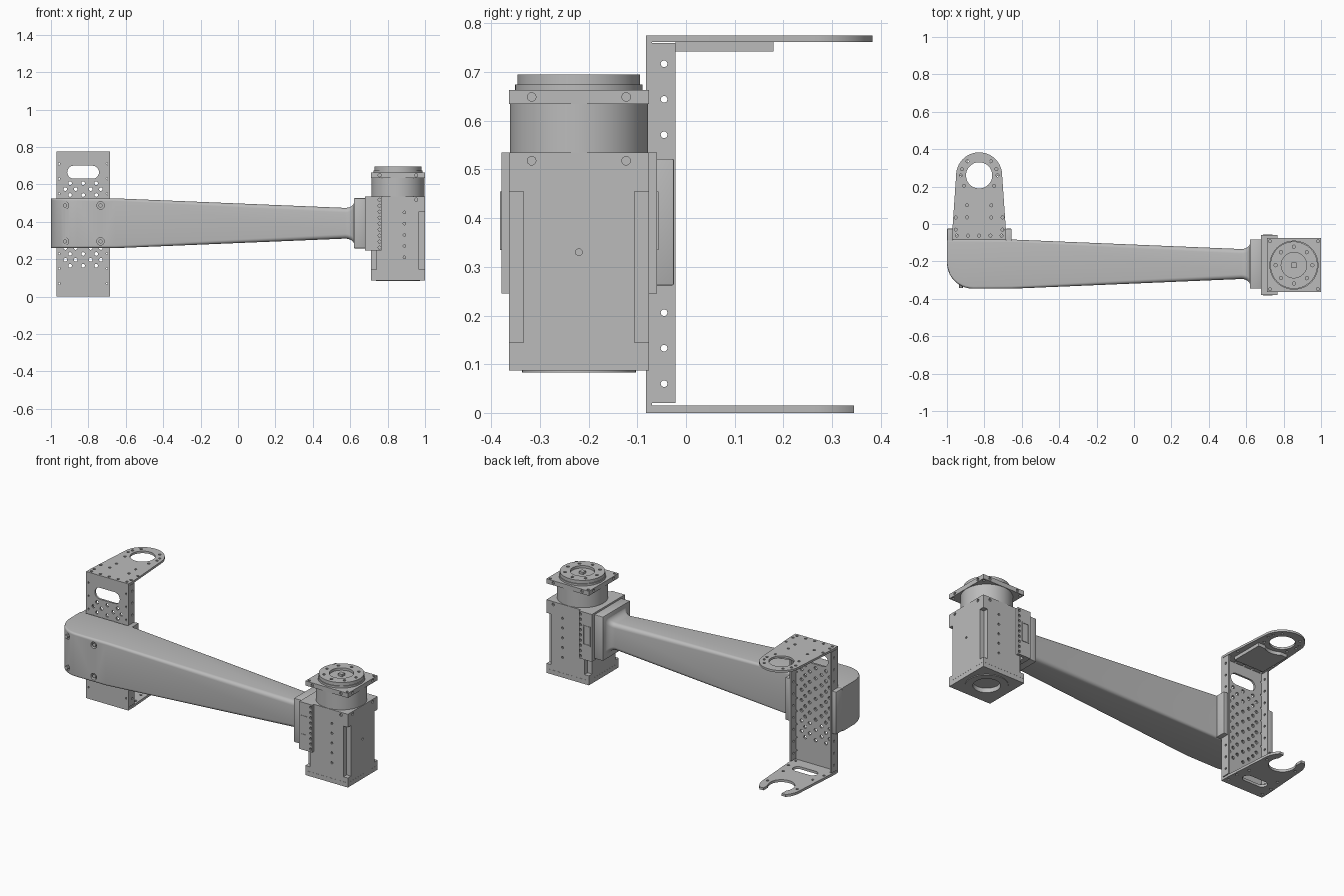
import bpy, bmesh
from math import sin, cos, pi, sqrt, radians
from mathutils import Matrix, Vector

if "Cube" in bpy.data.objects:
    bpy.data.objects.remove(bpy.data.objects["Cube"])

GREY = (0.5, 0.5, 0.5, 1)
mat = bpy.data.materials.new("machined grey")
mat.use_nodes = True
mat.diffuse_color = GREY
mat.node_tree.nodes["Principled BSDF"].inputs["Base Color"].default_value = GREY

TURN = {"x": Matrix.Rotation(pi / 2, 4, "Y"), "y": Matrix.Rotation(pi / 2, 4, "X"), "z": Matrix()}


def add_box(bm, x0, x1, y0, y1, z0, z1):
    mid = Vector((x0 + x1, y0 + y1, z0 + z1)) / 2
    size = Matrix.Diagonal((x1 - x0, y1 - y0, z1 - z0, 1))
    bmesh.ops.create_cube(bm, size=1, matrix=Matrix.Translation(mid) @ size)


def add_cyl(bm, x, y, z, r, depth, axis="z", seg=48):
    bmesh.ops.create_cone(bm, cap_ends=True, segments=seg, radius1=r, radius2=r, depth=depth,
                          matrix=Matrix.Translation((x, y, z)) @ TURN[axis])


def add_hole(bm, x, y, z, axis, r=0.008, depth=0.04):
    add_cyl(bm, x, y, z, r, depth, axis, 10)


def add_prism(bm, points, z0, z1):
    base = bm.faces.new([bm.verts.new((x, y, z0)) for x, y in points])
    out = bmesh.ops.extrude_face_region(bm, geom=[base])
    for v in out["geom"]:
        if isinstance(v, bmesh.types.BMVert):
            v.co.z = z1


def finish(name, bm, cutter=None, bevel=0):
    bmesh.ops.recalc_face_normals(bm, faces=bm.faces)
    mesh = bpy.data.meshes.new(name)
    bm.to_mesh(mesh)
    mesh.materials.append(mat)
    ob = bpy.data.objects.new(name, mesh)
    bpy.context.collection.objects.link(ob)
    bpy.ops.object.select_all(action="DESELECT")
    ob.select_set(True)
    bpy.context.view_layer.objects.active = ob
    if bevel:
        m = ob.modifiers.new("edge", "BEVEL")
        m.width, m.segments = bevel, 2
        bpy.ops.object.modifier_apply(modifier="edge")
    if cutter:
        tool = finish(name + "_cutter", cutter)
        tool.hide_render = True
        tool.select_set(False)
        ob.select_set(True)
        bpy.context.view_layer.objects.active = ob
        m = ob.modifiers.new("cut", "BOOLEAN")
        m.operation, m.solver, m.object, m.use_self = "DIFFERENCE", "EXACT", tool, True
        bpy.ops.object.modifier_apply(modifier="cut")
        bpy.data.objects.remove(tool)
    bpy.ops.object.shade_smooth_by_angle(angle=radians(30))
    return ob


new = bmesh.new

# Bracket frame: perforated web with two side flanges
BX, BY = -0.828, 0.26
HALF = 0.143
bm, cut = new(), new()
add_box(bm, BX - HALF, BX + HALF, -0.082, -0.07, 0.005, 0.77)
add_box(cut, BX - 0.05, BX + 0.05, -0.1, -0.05, 0.63, 0.70)
for s in (-1, 1):
    add_cyl(cut, BX + s * 0.05, -0.076, 0.665, 0.035, 0.052, "y", 20)
    for i in range(9):
        add_hole(cut, BX + s * 0.129, -0.076, 0.07 + i * 0.08, "y", 0.006)
for row in range(15):
    cols = (-0.095, -0.04, 0.04, 0.095) if row % 2 else (-0.07, 0, 0.07)
    for x in cols:
        add_hole(cut, BX + x, -0.076, 0.165 + row * 0.0315, "y", 0.01)
finish("bracket_web", bm, cut)
for name, s in (("left", 1), ("right", -1)):
    bm, cut = new(), new()
    a, b = sorted((BX + s * HALF, BX + s * (HALF - 0.012)))
    add_box(bm, a, b, -0.082, -0.022, 0.02, 0.76)
    for i in range(10):
        add_hole(cut, a, -0.045, 0.06 + i * 0.073, "x", 0.007)
    finish(name + "_bracket_flange", bm, cut)

# Bracket plates: tapered outline with a rounded end
outline = [(BX - HALF, -0.03), (BX - HALF, -0.082), (BX + HALF, -0.082), (BX + HALF, -0.03)]
outline += [(BX + 0.123 * cos(a), BY + 0.123 * sin(a)) for a in (pi * i / 32 for i in range(33))]


def plate_holes(cut, z):
    for x in (-0.12, -0.06, 0, 0.06, 0.12):
        add_hole(cut, BX + x, -0.062, z, "z")
    for s in (-1, 1):
        for x, y in ((0.125, -0.03), (0.125, 0.035), (0.065, 0.035), (0.065, 0.1)):
            add_hole(cut, BX + s * x, y, z, "z")
        for a in (-35, 0, 20, 50):
            add_hole(cut, BX + s * 0.098 * cos(radians(a)), BY + 0.098 * sin(radians(a)), z, "z")


bm, cut = new(), new()
add_prism(bm, outline, 0.762, 0.775)
add_cyl(cut, BX, BY, 0.77, 0.07, 0.1)
plate_holes(cut, 0.77)
finish("top_bracket_plate", bm, cut)

bm, cut = new(), new()
add_prism(bm, outline, 0, 0.015)
add_cyl(cut, BX, BY, 0.01, 0.075, 0.1)
add_box(cut, BX - 0.062, BX + 0.062, BY, 0.5, -0.05, 0.05)
add_box(cut, BX - 0.2, BX + 0.2, 0.345, 0.5, -0.06, 0.06)
add_box(cut, BX - 0.05, BX + 0.05, 0.0, 0.06, -0.04, 0.04)
for s in (-1, 1):
    add_cyl(cut, BX + s * 0.05, 0.03, 0, 0.03, 0.07, "z", 20)
    for x, y in ((0.12, -0.05), (0.12, 0.02), (0.1, 0.1), (0.1, 0.25)):
        add_hole(cut, BX + s * x, y, 0, "z")
finish("bottom_fork_plate", bm, cut)

bm, cut = new(), new()
add_box(bm, BX - 0.1, BX + 0.1, -0.022, 0.18, 0.742, 0.763)
add_cyl(cut, BX, BY, 0.75, 0.098, 0.1)
finish("top_plate_pad", bm, cut)

# Arm: lofted rounded rectangles, with a round heel, a taper and a flared tip
YC, ZC = -0.214, 0.392
bm = new()
loops = []


def section(x, y0, y1, hz, r):
    ring = []
    corners = ((y1 - r, hz - r, 0), (y0 + r, hz - r, 1), (y0 + r, r - hz, 2), (y1 - r, r - hz, 3))
    for cy, cz, q in corners:
        for k in range(6):
            a = pi / 2 * (q + k / 5)
            ring.append(bm.verts.new((x, cy + r * cos(a), ZC + cz + r * sin(a))))
    loops.append(ring)


HEEL = 0.14
for i in range(11):
    a = pi / 2 * i / 10
    section(-1 + HEEL * (1 - cos(a)), -0.346 + HEEL * (1 - sin(a)), -0.083, 0.133, 0.012)
section(-0.655, -0.346, -0.083, 0.133, 0.014)
section(0.575, YC - 0.08, YC + 0.08, 0.082, 0.025)
for i in range(1, 7):
    a = pi / 2 * i / 6
    grow = 0.035 * (1 - cos(a))
    section(0.575 + 0.047 * sin(a), YC - 0.08 - grow, YC + 0.08 + grow, 0.082 + grow, 0.025)
for p, q in zip(loops, loops[1:]):
    for i in range(len(p)):
        j = (i + 1) % len(p)
        bm.faces.new((p[i], p[j], q[j], q[i]))
bm.faces.new(loops[0])
bm.faces.new(loops[-1])
cut = new()
for x in (-0.925, -0.735):
    for z in (0.295, 0.487):
        add_cyl(cut, x, -0.35, z, 0.02, 0.05, "y", 20)
finish("arm", bm, cut)
bm = new()
for x in (-0.999, -0.685):
    add_box(bm, x, x + 0.03, -0.14, -0.025, 0.262, 0.522)
finish("arm_clamp_ears", bm, bevel=0.003)
bm = new()
for x in (-0.925, -0.735):
    for z in (0.295, 0.487):
        add_cyl(bm, x, -0.33, z, 0.011, 0.024, "y", 12)
finish("arm_screws", bm)

# Arm tip flange and the cradle that holds the motor
bm = new()
add_box(bm, 0.62, 0.68, YC - 0.132, YC + 0.132, 0.257, 0.527)
finish("arm_tip_flange", bm, bevel=0.005)
bm, cut = new(), new()
add_box(bm, 0.68, 0.712, -0.379, -0.06, 0.245, 0.535)
finish("cradle_base", bm)
for name, y in (("front", -0.379), ("back", -0.078)):
    bm, cut = new(), new()
    add_box(bm, 0.711, 0.768, y, y + 0.018, 0.245, 0.535)
    for i in range(9):
        add_hole(cut, 0.757, y + 0.009, 0.262 + i * 0.032, "y")
    finish(name + "_cradle_cheek", bm, cut)
    bm, cut = new(), new()
    outer = y if name == "front" else y + 0.018
    add_box(bm, 0.69, 0.74, outer - 0.003, outer + 0.003, 0.335, 0.455)
    add_box(cut, 0.697, 0.733, outer - 0.01, outer + 0.01, 0.342, 0.448)
    finish(name + "_cradle_slot_rim", bm, cut)

# Motor body: square block with notched corners
MX, MY, MH = 0.855, -0.22, 0.144
bm, cut = new(), new()
add_box(bm, MX - MH, MX + MH, MY - MH, MY + MH, 0.115, 0.535)
for sx in (-1, 1):
    for sy in (-1, 1):
        xs = sorted((MX + sx * 0.114, MX + sx * 0.2))
        ys = sorted((MY + sy * 0.114, MY + sy * 0.2))
        add_box(cut, *xs, *ys, 0.145, 0.455)
        add_hole(cut, MX + sx * MH, MY + sy * 0.097, 0.518, "x", 0.009, 0.02)
        add_hole(cut, MX + sx * 0.097, MY + sy * MH, 0.518, "y", 0.009, 0.02)
for s in (-1, 1):
    for i in range(5):
        add_hole(cut, 0.89, MY + s * MH, 0.21 + i * 0.06, "y", 0.007, 0.02)
add_hole(cut, MX + MH, MY, 0.33, "x", 0.007, 0.02)
finish("motor_body", bm, cut)

bm, cut = new(), new()
add_box(bm, MX - MH, MX + MH, MY - MH, MY + MH, 0.087, 0.1145)
add_cyl(bm, MX, MY, 0.095, 0.117, 0.024)
add_cyl(cut, MX, MY, 0.085, 0.075, 0.05)
finish("motor_base_cap", bm, cut)

# Motor neck, square mounting plate and output disc
bm = new()
add_cyl(bm, MX, MY, 0.585, 0.142, 0.104, seg=64)
finish("motor_neck", bm)
bm, cut = new(), new()
add_box(bm, MX - MH, MX + MH, MY - MH, MY + MH, 0.635, 0.663)
for sx in (-1, 1):
    for sy in (-1, 1):
        add_hole(cut, MX + sx * 0.128, MY + sy * 0.128, 0.65, "z", 0.008, 0.06)
        add_hole(cut, MX + sx * MH, MY + sy * 0.097, 0.649, "x", 0.009, 0.02)
        add_hole(cut, MX + sx * 0.097, MY + sy * MH, 0.649, "y", 0.009, 0.02)
finish("motor_top_plate", bm, cut)
bm = new()
add_cyl(bm, MX, MY, 0.668, 0.131, 0.014, seg=64)
finish("output_ring", bm)
bm, cut = new(), new()
add_cyl(bm, MX, MY, 0.684, 0.126, 0.022, seg=64)
add_cyl(cut, MX, MY, 0.69, 0.068, 0.02)
for i in range(8):
    a = pi * i / 4
    add_hole(cut, MX + 0.098 * cos(a), MY + 0.098 * sin(a), 0.695, "z", 0.009, 0.02)
finish("output_disc", bm, cut)
bm = new()
add_box(bm, MX - 0.014, MX + 0.014, MY - 0.014, MY + 0.014, 0.675, 0.694)
finish("output_post", bm)
